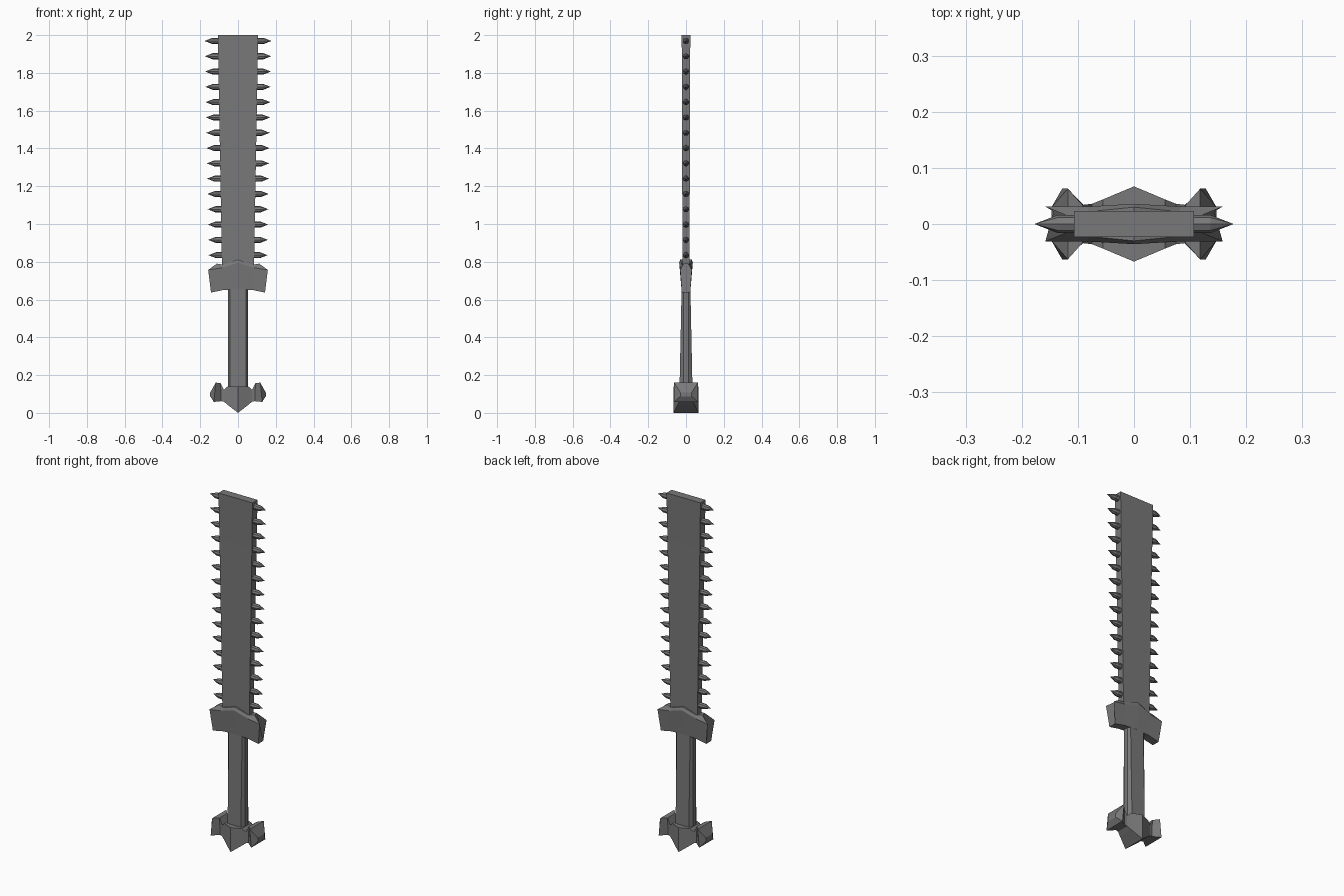
import bpy
import bmesh
from mathutils import Matrix, Vector

old = bpy.data.objects.get("Cube")
if old:
    bpy.data.objects.remove(old, do_unlink=True)

steel = bpy.data.materials.new("dark_grey")
steel.use_nodes = True
GREY = (0.19, 0.19, 0.19, 1)
steel.diffuse_color = GREY
steel.node_tree.nodes["Principled BSDF"].inputs["Base Color"].default_value = GREY


def finish(bm, name):
    bmesh.ops.remove_doubles(bm, verts=bm.verts, dist=1e-5)
    bmesh.ops.recalc_face_normals(bm, faces=bm.faces)
    mesh = bpy.data.meshes.new(name)
    bm.to_mesh(mesh)
    bm.free()
    mesh.materials.append(steel)
    obj = bpy.data.objects.new(name, mesh)
    bpy.context.collection.objects.link(obj)
    return obj


def loft(name, rings):
    """Skin a row of equal-sized point rings and cap both ends."""
    bm = bmesh.new()
    loops = [[bm.verts.new(p) for p in ring] for ring in rings]
    n = len(loops[0])
    for a, b in zip(loops, loops[1:]):
        for i in range(n):
            j = (i + 1) % n
            bm.faces.new((a[i], a[j], b[j], b[i]))
    bm.faces.new(loops[0])
    bm.faces.new(loops[-1])
    return finish(bm, name)


def section(levels, side=1):
    """Closed ring across y from (x, half depth, z) levels, bottom to top."""
    front = [(side * x, -y, z) for x, y, z in levels]
    back = [(side * x, y, z) for x, y, z in reversed(levels)]
    return front + back


def mirrored(half):
    """Rings from the -x end through the centre to the +x end."""
    left = [section(s, -1) for s in reversed(half[1:])]
    return left + [section(s) for s in half]


def slab(x, y, z):
    return [(-x, -y, z), (x, -y, z), (x, y, z), (-x, y, z)]


# Blade: slab widening towards its blunt tip
loft("blade", [slab(0.084, 0.019, 0.72), slab(0.102, 0.021, 1.74),
               slab(0.107, 0.023, 2.0)])

# Spikes: bullet-shaped teeth along both edges
for side, label in ((1, "left"), (-1, "right")):
    bm = bmesh.new()
    for i in range(15):
        z = 0.835 + 0.081 * i
        edge = 0.085 + 0.022 * (z - 0.8) / 1.2
        for r1, r2, start, end in ((0.016, 0.016, -0.01, 0.03),
                                   (0.016, 0, 0.03, 0.071)):
            place = (Matrix.Translation(Vector((side * (edge + (start + end) / 2), 0, z)))
                     @ Matrix.Rotation(side * 1.5708, 4, "Y"))
            bmesh.ops.create_cone(bm, segments=8, radius1=r1, radius2=r2,
                                  depth=end - start, matrix=place)
    finish(bm, label + "_spikes")

# Guard: drooping bar with bevelled top and a central peak
loft("guard", mirrored([
    [(0, 0.024, 0.655), (0, 0.036, 0.795), (0, 0.03, 0.812)],
    [(0.08, 0.023, 0.65), (0.085, 0.031, 0.768), (0.08, 0.022, 0.785)],
    [(0.143, 0.022, 0.637), (0.158, 0.031, 0.757), (0.112, 0.012, 0.79)],
]))


# Grip: chamfered bar, deeper at the bottom
def grip_ring(y, z):
    quarter = [(0.053, 0.014), (0.042, y)]
    right = [(x, d) for x, d in quarter]
    left = [(-x, d) for x, d in reversed(right)]
    top = right + left
    return [(x, d, z) for x, d in top] + [(-x, -d, z) for x, d in top]


loft("grip", [grip_ring(0.035, 0.1), grip_ring(0.023, 0.67)])

# Pommel: pointed centre block with two raised, flared ends
loft("pommel", mirrored([
    [(0, 0.067, 0), (0, 0.067, 0.14)],
    [(0.055, 0.044, 0.043), (0.055, 0.044, 0.14)],
    [(0.075, 0.036, 0.06), (0.075, 0.036, 0.122)],
    [(0.09, 0.034, 0.062), (0.092, 0.034, 0.158)],
    [(0.128, 0.063, 0.058), (0.118, 0.063, 0.16)],
    [(0.147, 0.03, 0.088), (0.147, 0.03, 0.108)],
]))
